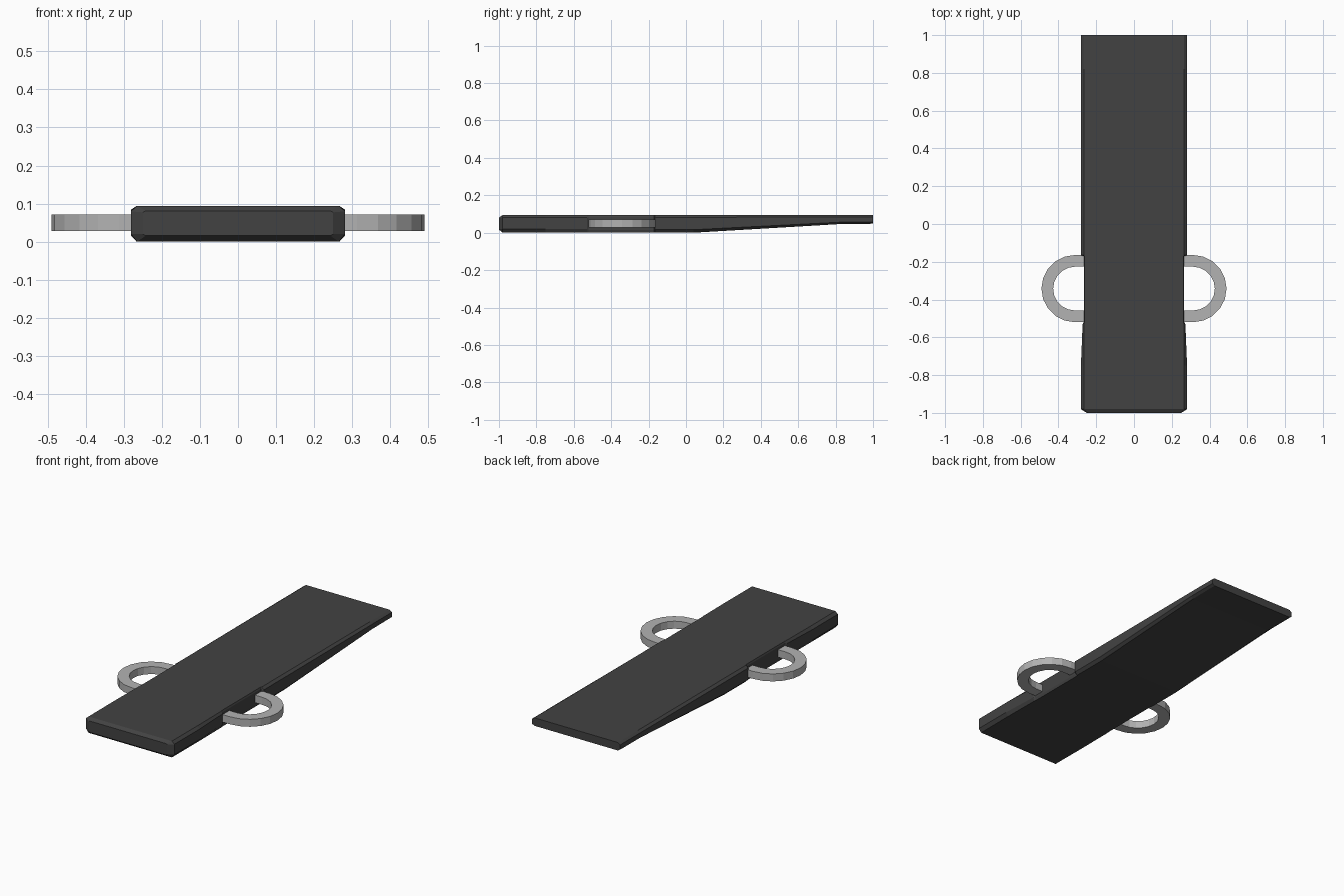
import bpy, bmesh, math

if "Cube" in bpy.data.objects:
    bpy.data.objects.remove(bpy.data.objects["Cube"])


def material(name, c):
    m = bpy.data.materials.new(name)
    m.diffuse_color = (c, c, c, 1)
    m.use_nodes = True
    m.node_tree.nodes["Principled BSDF"].inputs["Base Color"].default_value = m.diffuse_color
    return m


def add_object(name, bm, mat):
    bmesh.ops.recalc_face_normals(bm, faces=bm.faces[:])
    me = bpy.data.meshes.new(name)
    bm.to_mesh(me)
    bm.free()
    me.materials.append(mat)
    ob = bpy.data.objects.new(name, me)
    bpy.context.collection.objects.link(ob)
    return ob


def loft(bm, loops, closed_ends=True):
    rings = [[bm.verts.new(p) for p in loop] for loop in loops]
    n = len(rings[0])
    for a, b in zip(rings, rings[1:]):
        for i in range(n):
            j = (i + 1) % n
            bm.faces.new((a[i], a[j], b[j], b[i]))
    if closed_ends:
        bm.faces.new(rings[0])
        bm.faces.new(rings[-1])


def section(y, side, cap, z0, z1, z2, z3):
    # eight-sided bar section: flat top, flat bottom, chamfered edges
    half = [(cap, z0), (side, z1), (side, z2), (cap, z3)]
    return [(x, y, z) for x, z in half] + [(-x, y, z) for x, z in reversed(half)]


dark = material("dark_grey", 0.055)
steel = material("light_grey", 0.45)

# Plank: chamfered front, recessed sides at the loops, underside thinning to the back
sections = [
    section(-1.0, 0.25, 0.242, 0.016, 0.02, 0.077, 0.081),
    section(-0.98, 0.281, 0.265, 0.0, 0.02, 0.08, 0.094),
    section(-0.75, 0.281, 0.266, 0.0, 0.02, 0.08, 0.094),
    section(-0.53, 0.272, 0.264, 0.0, 0.02, 0.08, 0.094),
    section(-0.52, 0.266, 0.262, 0.0, 0.015, 0.085, 0.094),
    section(-0.17, 0.266, 0.262, 0.0, 0.015, 0.085, 0.094),
    section(-0.165, 0.281, 0.266, 0.0, 0.016, 0.082, 0.094),
    section(0.04, 0.281, 0.266, 0.0, 0.016, 0.082, 0.094),
    section(0.82, 0.281, 0.266, 0.046, 0.056, 0.084, 0.094),
    section(1.0, 0.281, 0.266, 0.048, 0.057, 0.084, 0.094),
]
bm = bmesh.new()
loft(bm, sections)
add_object("plank", bm, dark)

# Side loops: flat D-shaped bands, ten facets around the bend
CX, CY, Z0, Z1, STEPS = 0.312, -0.342, 0.028, 0.071, 10
for side, name in ((1, "right_loop"), (-1, "left_loop")):
    path = [(0.255, -1, 0)]
    path += [(CX, math.sin(a), math.cos(a)) for a in
             (-math.pi / 2 + math.pi * i / STEPS for i in range(STEPS + 1))]
    path += [(0.255, 1, 0)]
    loops = []
    for x, s, c in path:
        corners = [(0.178, Z0), (0.178, Z1), (0.116, Z1), (0.116, Z0)]
        loops.append([(side * (x + r * c), CY + r * s, z) for r, z in corners])
    bm = bmesh.new()
    loft(bm, loops)
    add_object(name, bm, steel)
